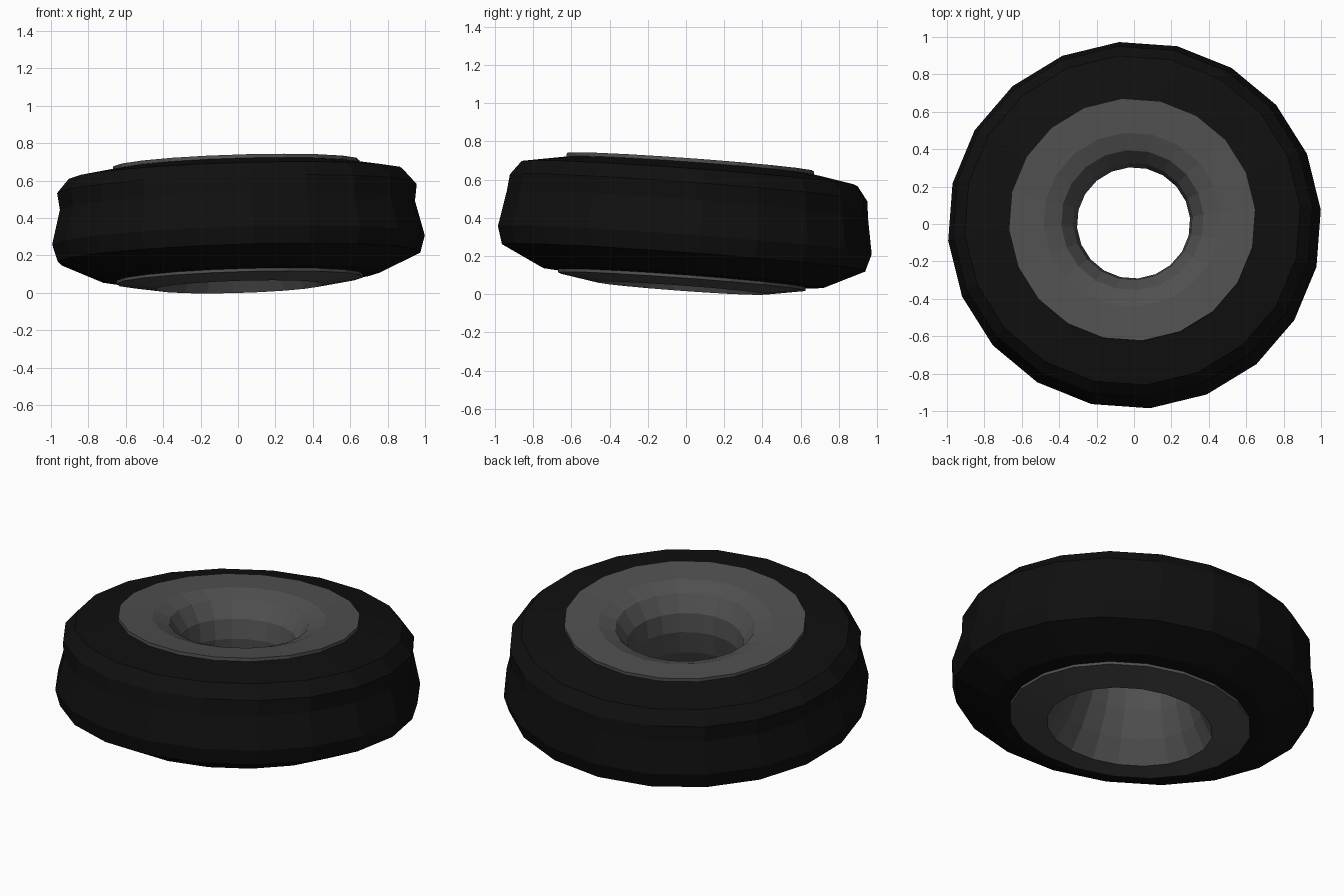
import bpy, bmesh
from math import pi, cos, sin, radians
from mathutils import Matrix, Vector

if "Cube" in bpy.data.objects:
    bpy.data.objects.remove(bpy.data.objects["Cube"])

SIDES = 20
PHASE = radians(4.8)

# Slightly tipped wheel axis
axis = Vector((-0.031, 0.073, 1)).normalized()
tilt = Vector((0, 0, 1)).rotation_difference(axis).to_matrix().to_4x4()
place = Matrix.Translation((0, 0, 0.3675)) @ tilt


def material(name, v):
    m = bpy.data.materials.new(name)
    m.diffuse_color = (v, v, v, 1)
    m.use_nodes = True
    m.node_tree.nodes["Principled BSDF"].inputs["Base Color"].default_value = m.diffuse_color
    return m


def lathe(name, profile, mat):
    """Spin a closed profile of (x radius, y radius, height) rings."""
    bm = bmesh.new()
    rings = []
    for rx, ry, h in profile:
        rings.append([bm.verts.new((rx * cos(PHASE + 2 * pi * i / SIDES),
                                    ry * sin(PHASE + 2 * pi * i / SIDES), h))
                      for i in range(SIDES)])
    for k, a in enumerate(rings):
        b = rings[(k + 1) % len(rings)]
        for i in range(SIDES):
            j = (i + 1) % SIDES
            bm.faces.new((a[i], a[j], b[j], b[i]))
    bmesh.ops.recalc_face_normals(bm, faces=bm.faces)
    bm.transform(place)
    me = bpy.data.meshes.new(name)
    bm.to_mesh(me)
    bm.free()
    ob = bpy.data.objects.new(name, me)
    bpy.context.collection.objects.link(ob)
    me.materials.append(mat)
    return ob


# Tyre: rounded shoulders, shallow groove on the upper half of the tread
tyre = lathe("tyre", [
    (0.60, 0.60, 0.30), (0.66, 0.65, 0.306), (0.90, 0.885, 0.265),
    (0.965, 0.942, 0.19), (0.953, 0.952, 0.10), (1.00, 0.985, -0.085),
    (0.973, 0.957, -0.178), (0.75, 0.745, -0.28), (0.66, 0.65, -0.287),
    (0.60, 0.60, -0.28),
], material("rubber", 0.005))

# Rim: raised flat ring, dished centre and a bore that flares downward
rim = lathe("rim", [(r * 1.01, r * 0.995, h) for r, h in [
    (0.655, 0.28), (0.655, 0.325), (0.47, 0.315), (0.378, 0.28),
    (0.315, 0.19), (0.30, 0.08), (0.325, -0.06), (0.38, -0.21),
    (0.45, -0.337), (0.655, -0.303), (0.655, -0.26),
]], material("dark_metal", 0.08))
